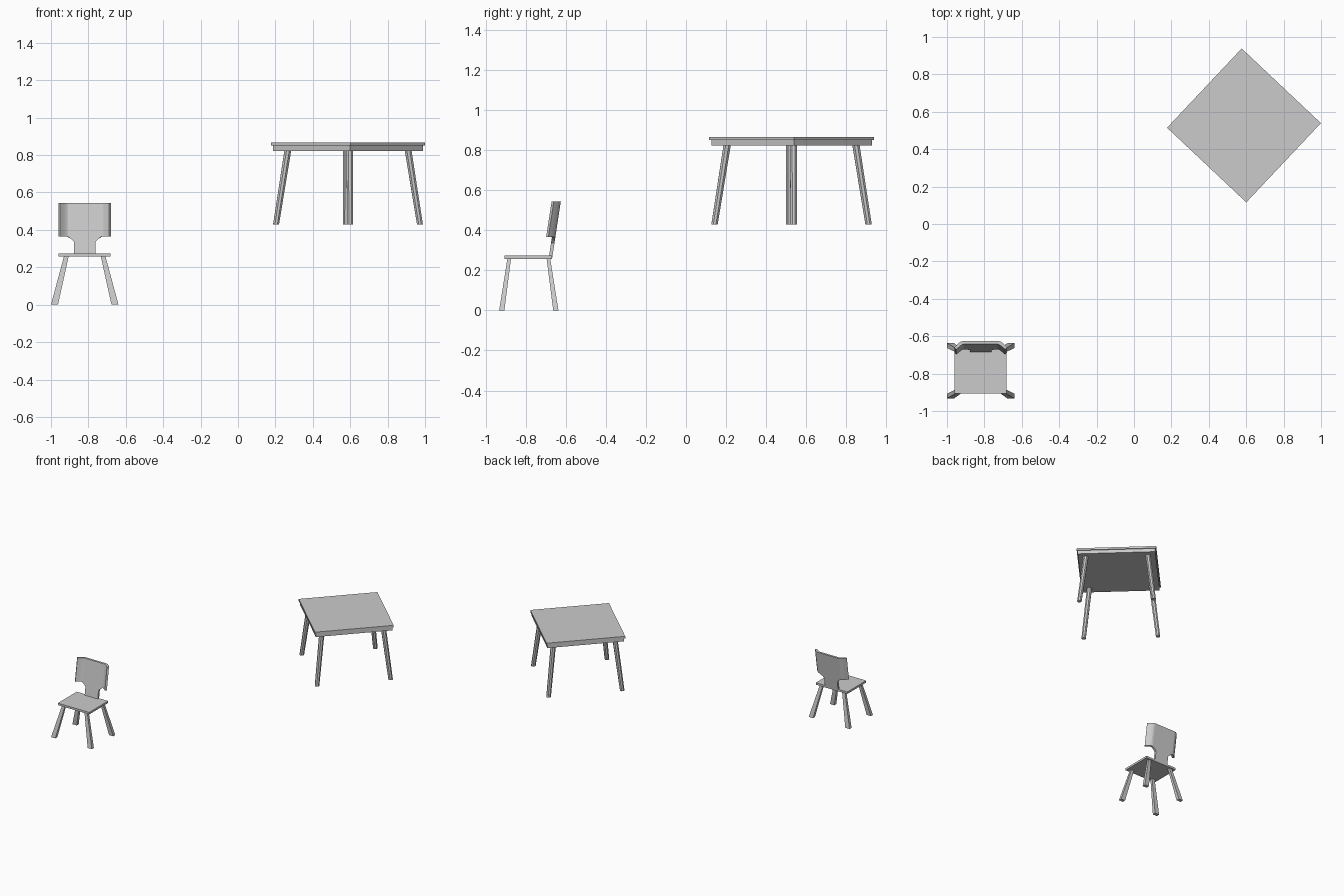
import bpy, bmesh, math
from mathutils import Vector

if "Cube" in bpy.data.objects:
    bpy.data.objects.remove(bpy.data.objects["Cube"])

TABLE = Vector((0.588, 0.527, 0))
TURN = math.radians(1.7)          # direction of the table's right corner
CHAIR = Vector((-0.8195, -0.785, 0))


def make(name, verts, faces):
    mesh = bpy.data.meshes.new(name)
    mesh.from_pydata(verts, [], faces)
    bm = bmesh.new()
    bm.from_mesh(mesh)
    bmesh.ops.remove_doubles(bm, verts=bm.verts, dist=1e-5)
    bmesh.ops.recalc_face_normals(bm, faces=bm.faces)
    bm.to_mesh(mesh)
    bm.free()
    ob = bpy.data.objects.new(name, mesh)
    bpy.context.collection.objects.link(ob)
    return ob


def loft(name, low, high):
    """Closed solid between two rings of equal length."""
    n = len(low)
    faces = [tuple(range(n)), tuple(range(n, 2 * n))]
    faces += [(i, (i + 1) % n, n + (i + 1) % n, n + i) for i in range(n)]
    return make(name, low + high, faces)


def ring(cx, cy, z, r, n, start):
    return [(cx + r * math.cos(start + 2 * math.pi * i / n),
             cy + r * math.sin(start + 2 * math.pi * i / n), z) for i in range(n)]


def rect(x0, x1, y0, y1, z, sx=1, sy=1, origin=CHAIR):
    return [(origin.x + sx * x, origin.y + sy * y, z)
            for x, y in ((x0, y0), (x1, y0), (x1, y1), (x0, y1))]


# Table top and the slightly inset slab below it
for name, r, z0, z1 in (("table_top", 0.4115, 0.85, 0.866),
                        ("table_apron", 0.401, 0.823, 0.85)):
    loft(name, ring(TABLE.x, TABLE.y, z0, r, 4, TURN),
         ring(TABLE.x, TABLE.y, z1, r, 4, TURN))

# Splayed, tapered table legs under the corners
for i in range(4):
    a = TURN + i * math.pi / 2
    d = Vector((math.cos(a), math.sin(a), 0))
    foot, head = TABLE + d * 0.385, TABLE + d * 0.322
    start = a + math.pi / 8
    loft(f"table_leg_{i + 1}", ring(foot.x, foot.y, 0.428, 0.017, 8, start),
         ring(head.x, head.y, 0.824, 0.0195, 8, start))

# Chair seat
loft("seat", rect(-0.139, 0.139, -0.122, 0.117, 0.257),
     rect(-0.139, 0.139, -0.122, 0.117, 0.273))

# Splayed chair legs, wider at the foot
for side, sx in (("left", -1), ("right", 1)):
    for end, sy in (("front", -1), ("back", 1)):
        loft(f"{end}_{side}_chair_leg",
             rect(0.143, 0.1805, 0.122, 0.148, 0.0, sx, sy),
             rect(0.086, 0.111, 0.089, 0.107, 0.258, sx, sy))

# Backrest: columns of (rear x, rear y, front x, front y, bottom z), mirrored
half = [(0.141, -0.035, 0.131, -0.046, 0.366),
        (0.127, -0.020, 0.117, -0.034, 0.366),
        (0.116, -0.010, 0.107, -0.026, 0.366),
        (0.105, -0.003, 0.098, -0.020, 0.366),
        (0.094, 0.0, 0.090, -0.017, 0.364),
        (0.070, 0.0, 0.070, -0.017, 0.350),
        (0.058, 0.0, 0.058, -0.017, 0.336),
        (0.058, 0.0, 0.058, -0.017, 0.258)]
columns = [(-a, b, -c, d, z) for a, b, c, d, z in half] + half[::-1]


def back_point(x, y, z):
    lean = -0.625 + 0.153 * (z - 0.545)
    return (CHAIR.x + x, lean + y, z)


verts, faces = [], []
for rx, ry, fx, fy, z in columns:
    verts += [back_point(rx, ry, z), back_point(fx, fy, z),
              back_point(fx, fy, 0.545), back_point(rx, ry, 0.545)]
for i in range(len(columns) - 1):
    a, b = 4 * i, 4 * i + 4
    faces.append((a, a + 1, b + 1, b))
    if abs(columns[i][0] - columns[i + 1][0]) > 1e-6:
        faces += [(a + k, a + (k + 1) % 4, b + (k + 1) % 4, b + k) for k in (1, 2, 3)]
n = len(verts)
faces += [(0, 1, 2, 3), (n - 4, n - 3, n - 2, n - 1)]
make("backrest", verts, faces)
